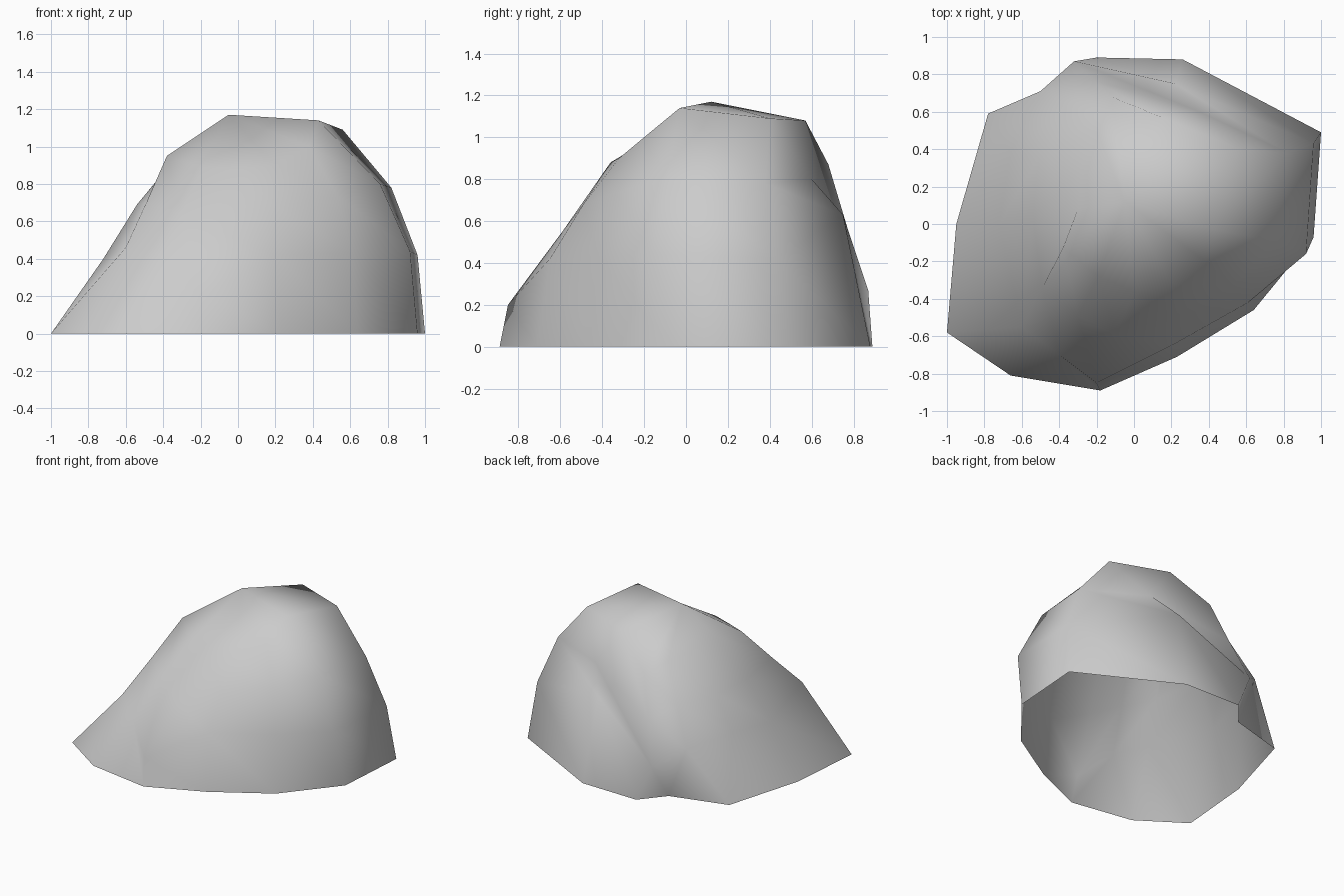
import bpy
import bmesh

default_cube = bpy.data.objects.get("Cube")
if default_cube:
    bpy.data.objects.remove(default_cube, do_unlink=True)


def make_material(name, colour):
    material = bpy.data.materials.new(name)
    material.use_nodes = True
    material.diffuse_color = colour
    shader = material.node_tree.nodes["Principled BSDF"]
    shader.inputs["Base Color"].default_value = colour
    shader.inputs["Roughness"].default_value = 0.9
    return material


# Outlines of the boulder, counter-clockwise from the tall back corner
foot = [(1, .49), (.26, .88), (-.2, .89), (-.35, .71), (-.78, .59), (-.95, 0),
        (-1, -.58), (-.66, -.81), (-.18, -.89), (.23, -.71), (.64, -.46), (.96, -.07)]

waist = [(.96, .43, .42), (.22, .75, .63), (-.32, .87, .27), (-.5, .71, .4),
         (-.66, .38, .44), (-.72, 0, .4), (-.6, -.55, .46), (-.4, -.7, .38),
         (-.2, -.85, .2), (.2, -.65, .42), (.61, -.42, .43), (.92, -.16, .44)]

shoulder = [(.82, .38, .78), (.35, .6, .8), (-.22, .77, .57), (-.36, .62, .66),
            (-.51, .36, .69), (-.54, .04, .69), (-.49, -.34, .7), (-.3, -.49, .64),
            (-.1, -.59, .55), (.2, -.49, .68), (.53, -.33, .74), (.76, -.09, .8)]

brow = [(.56, .4, 1.09), (.15, .57, 1.08), (-.12, .68, .87), (-.2, .5, .92),
        (-.28, .3, .96), (-.3, .08, .98), (-.38, -.13, .95), (-.19, -.28, .89),
        (0, -.36, .88), (.2, -.32, .9), (.38, -.2, 1), (.43, -.03, 1.14)]

peak = (-.05, .12, 1.17)

outlines = [[(x, y, 0) for x, y in foot], waist, shoulder, brow]

# Loft the outlines into an open-bottomed shell with leaning facets
mesh_builder = bmesh.new()
rings = [[mesh_builder.verts.new(point) for point in outline] for outline in outlines]
count = len(foot)
for lower, upper in zip(rings, rings[1:]):
    for i in range(count):
        j = (i + 1) % count
        mesh_builder.faces.new((lower[i], lower[j], upper[i]))
        mesh_builder.faces.new((lower[j], upper[j], upper[i]))

# Close the crown
crown = mesh_builder.verts.new(peak)
for i in range(count):
    mesh_builder.faces.new((rings[-1][i], rings[-1][(i + 1) % count], crown))

for face in mesh_builder.faces:
    face.smooth = True

mesh = bpy.data.meshes.new("boulder")
mesh_builder.to_mesh(mesh)
mesh_builder.free()

boulder = bpy.data.objects.new("boulder", mesh)
bpy.context.collection.objects.link(boulder)
mesh.materials.append(make_material("stone grey", (.6, .6, .6, 1)))
